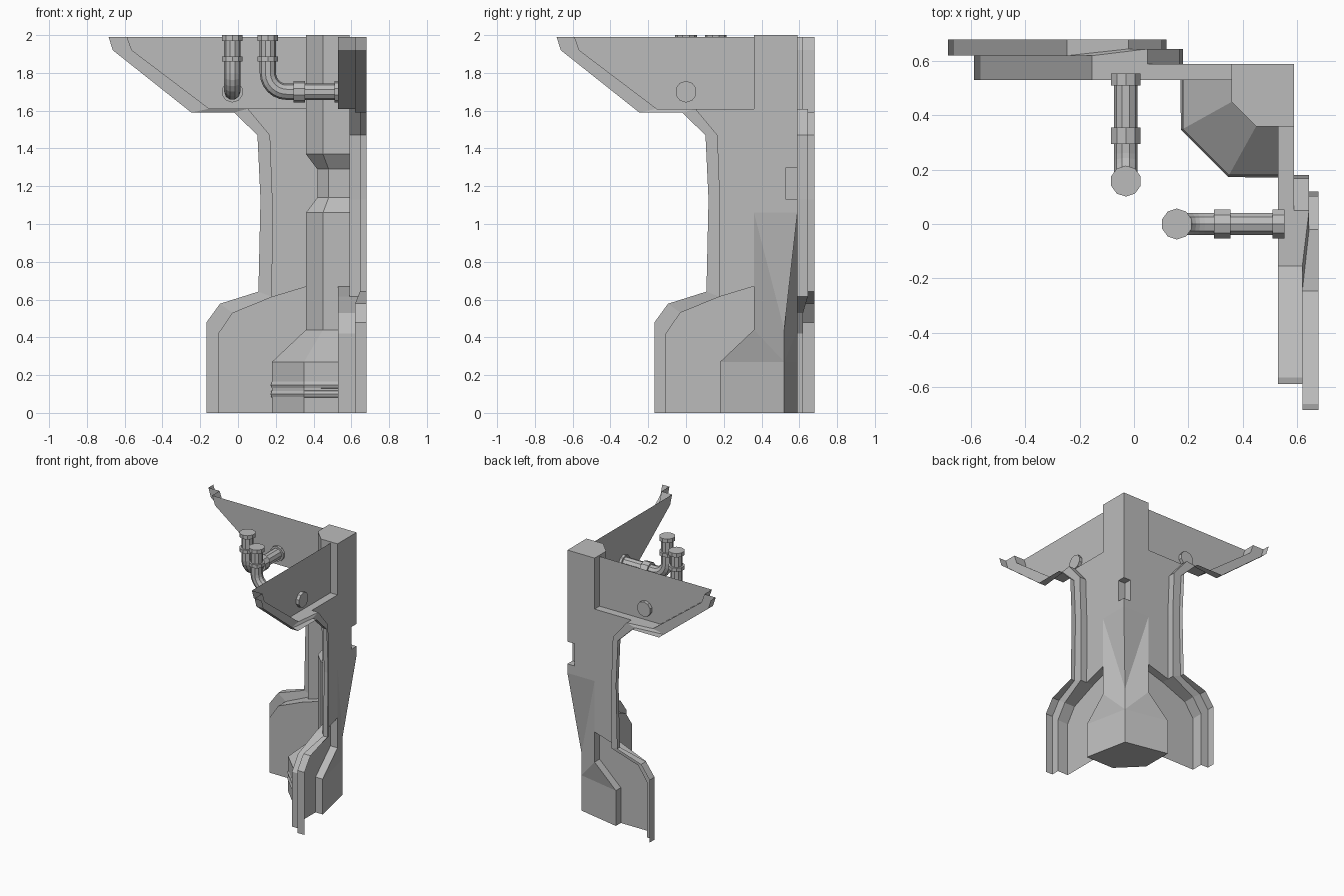
import bpy, bmesh, math
from mathutils import Vector

if "Cube" in bpy.data.objects:
    bpy.data.objects.remove(bpy.data.objects["Cube"], do_unlink=True)

grey = bpy.data.materials.new("plain grey")
grey.use_nodes = True
COLOUR = (0.5, 0.5, 0.5, 1)
grey.diffuse_color = COLOUR
for node in grey.node_tree.nodes:
    if node.type == "BSDF_PRINCIPLED":
        node.inputs["Base Color"].default_value = COLOUR


def finish(name, bm):
    mesh = bpy.data.meshes.new(name)
    bm.to_mesh(mesh)
    bm.free()
    mesh.materials.append(grey)
    obj = bpy.data.objects.new(name, mesh)
    bpy.context.collection.objects.link(obj)
    return obj


# Both walls share one shape; the side wall swaps x and y
def back(u, v, z):
    return Vector((u, v, z))


def side(u, v, z):
    return Vector((v, u, z))


DEEP, FLUSH, RIM = 0.53, 0.59, 0.68
INNER = [(-.59, 1.99), (-.565, 1.92), (-.155, 1.61), (.05, 1.61), (.167, 1.47),
         (.18, 1.13), (.178, .615), (-.03, .53), (-.105, .42), (-.105, 0)]
OUTER = [(-.685, 1.99), (-.663, 1.92), (-.247, 1.59), (-.02, 1.59), (.103, 1.47),
         (.119, 1.13), (.108, .642), (-.095, .578), (-.168, .478), (-.168, 0)]
STEP = [.62] * 3 + [.645] * 4 + [.62] * 3


def make_wall(name, place):
    bm = bmesh.new()

    def face(points):
        bm.faces.new([bm.verts.new(place(*p)) for p in points])

    def panel(outline, v):
        face([(u, v, z) for u, z in outline])

    # Stepped rim: inner return, flat strip, outer return
    for i in range(len(INNER) - 1):
        base = FLUSH if 3 <= i <= 5 else DEEP
        (a, az), (b, bz) = INNER[i:i + 2]
        (c, cz), (d, dz) = OUTER[i:i + 2]
        s, t = STEP[i:i + 2]
        face([(a, base, az), (b, base, bz), (b, t, bz), (a, s, az)])
        face([(a, s, az), (b, t, bz), (d, t, dz), (c, s, cz)])
        face([(c, s, cz), (d, t, dz), (d, RIM, dz), (c, RIM, cz)])
    # Upper, middle and lower panels
    panel(INNER[:3] + [(.4, 1.61), (.4, 1.99)], DEEP)
    panel(INNER[3:7] + [(.36, .67), (.36, 1.06), (.45, 1.06), (.45, 1.37),
                        (.36, 1.37), (.36, 1.61)], FLUSH)
    panel(INNER[6:] + [(.4, 0), (.4, .67), (.36, .67)], DEEP)
    # Ledges between the panel depths
    for (a, az), (b, bz) in [(INNER[3], (.36, 1.61)), (INNER[6], (.36, .67))]:
        face([(a, DEEP, az), (b, DEEP, bz), (b, FLUSH, bz), (a, FLUSH, az)])
    bmesh.ops.remove_doubles(bm, verts=bm.verts, dist=0.0005)
    return finish(name, bm)


def loft(name, sections):
    bm = bmesh.new()
    rings = [[bm.verts.new(p) for p in ring] for ring in sections]
    for low, high in zip(rings, rings[1:]):
        for i in range(len(low)):
            j = (i + 1) % len(low)
            bm.faces.new([low[i], low[j], high[j], high[i]])
    bm.faces.new(rings[0])
    bm.faces.new(rings[-1])
    bmesh.ops.triangulate(bm, faces=[f for f in bm.faces if len(f.verts) == 4])
    bmesh.ops.recalc_face_normals(bm, faces=bm.faces)
    return finish(name, bm)


make_wall("back_wall", back)
make_wall("side_wall", side)


# Corner pillar: waist recess on the inside, flared foot, tapering outer edge
def pillar_ring(z, near, bevel, corner):
    return [(near, FLUSH, z), (near, bevel, z), (bevel, near, z),
            (FLUSH, near, z), (corner, corner, z)]


pillar = loft("corner_pillar", [pillar_ring(*s) for s in [
    (0, .18, .35, .52), (.27, .18, .35, .52), (.44, .36, .45, .52),
    (1.06, .36, .45, .59), (1.14, .42, .48, .59), (1.29, .42, .48, .59),
    (1.37, .36, .45, .59), (2, .36, .45, .59)]])


# Slot cut into the outer edge
def square(z, low, high=.65):
    return [(low, low, z), (high, low, z), (high, high, z), (low, high, z)]


cutter = loft("slot_cutter", [square(1.13, .53), square(1.3, .53)])
cutter.hide_render = True
slot = pillar.modifiers.new("slot", "BOOLEAN")
slot.operation = "DIFFERENCE"
slot.solver = "EXACT"
slot.object = cutter
bpy.context.view_layer.objects.active = pillar
bpy.ops.object.modifier_apply(modifier=slot.name)
bpy.data.objects.remove(cutter, do_unlink=True)


def tube(name, points, radius, resolution):
    curve = bpy.data.curves.new(name, "CURVE")
    curve.dimensions = "3D"
    curve.bevel_depth = radius
    curve.bevel_resolution = resolution
    curve.use_fill_caps = True
    spline = curve.splines.new("POLY")
    spline.points.add(len(points) - 1)
    for point, co in zip(spline.points, points):
        point.co = (*co, 1)
    spline.use_smooth = False
    curve.materials.append(grey)
    obj = bpy.data.objects.new(name, curve)
    bpy.context.collection.objects.link(obj)


# Two cables round the foot
for label, z in [("lower", .1), ("upper", .148)]:
    tube(label + "_foot_cable", [(.195, .53, z), (.195, .357, z),
                                 (.357, .195, z), (.53, .195, z)], .024, 2)


def collar(name, start, end):
    axis = end - start
    bm = bmesh.new()
    bmesh.ops.create_cone(bm, cap_ends=True, segments=10, radius1=.057,
                          radius2=.057, depth=axis.length)
    obj = finish(name, bm)
    obj.location = (start + end) / 2
    obj.rotation_euler = axis.to_track_quat("Z", "Y").to_euler()


# Elbow pipes leaving each upper panel and turning upward
def make_pipe(name, place, u):
    v, z, bend = .158, 1.7, .1
    path = [place(u, v, 1.99)]
    for i in range(7):
        a = math.radians(15 * i)
        path.append(place(u, v + bend * (1 - math.cos(a)), z + bend * (1 - math.sin(a))))
    path.append(place(u, .54, z))
    tube(name, path, .043, 3)
    collar(name + "_top_collar", place(u, v, 1.97), place(u, v, 2))
    collar(name + "_upper_collar", place(u, v, 1.86), place(u, v, 1.887))
    collar(name + "_middle_collar", place(u, .295, z), place(u, .355, z))
    collar(name + "_wall_collar", place(u, .51, z), place(u, .555, z))


make_pipe("back_pipe", back, -.03)
make_pipe("side_pipe", side, 0)
